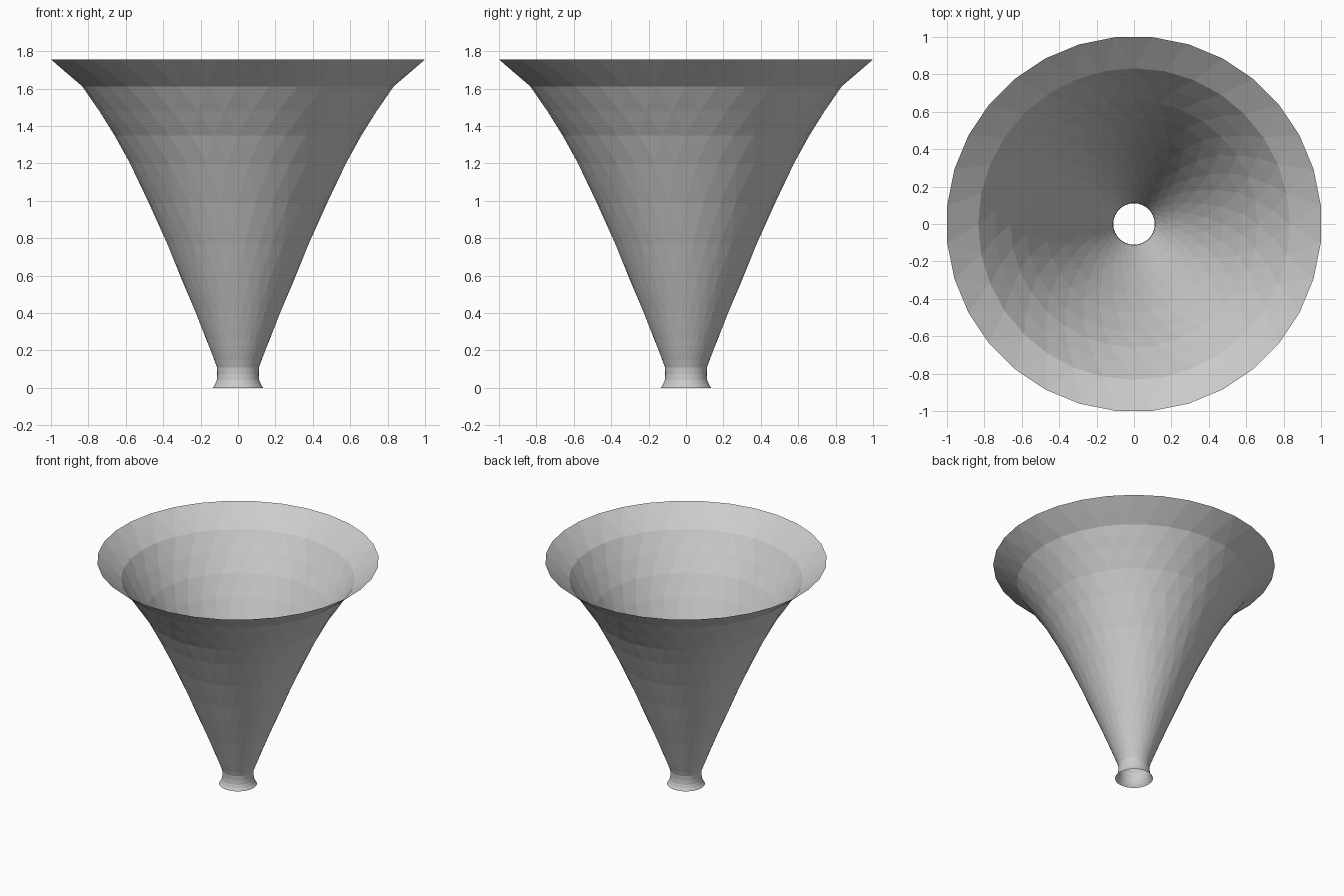
import bpy, bmesh, math

if "Cube" in bpy.data.objects:
    bpy.data.objects.remove(bpy.data.objects["Cube"])

SIDES = 32
STEP = 2 * math.pi / SIDES
# radius, height from the foot up to the rim
PROFILE = [(0.135, 0), (0.122, 0.02), (0.114, 0.042), (0.111, 0.075), (0.113, 0.11),
           (0.127, 0.15), (0.147, 0.2), (0.17, 0.26), (0.23, 0.41), (0.297, 0.57),
           (0.38, 0.77), (0.475, 0.985), (0.58, 1.2), (0.66, 1.35),
           (0.745, 1.48), (0.833, 1.612), (1.004, 1.755)]

# open horn, each ring turned half a step so the bands are made of triangles
bm = bmesh.new()
rings = []
for i, (r, z) in enumerate(PROFILE):
    turn = 0.5 * (len(PROFILE) - i) * STEP
    rings.append([bm.verts.new((r * math.cos(k * STEP + turn), r * math.sin(k * STEP + turn), z))
                  for k in range(SIDES)])
for a, b in zip(rings, rings[1:]):
    for k in range(SIDES):
        n = (k + 1) % SIDES
        bm.faces.new((a[k], a[n], b[n]))
        bm.faces.new((a[k], b[n], b[k]))
mesh = bpy.data.meshes.new("horn")
bm.to_mesh(mesh)
bm.free()
horn = bpy.data.objects.new("horn", mesh)
bpy.context.collection.objects.link(horn)
